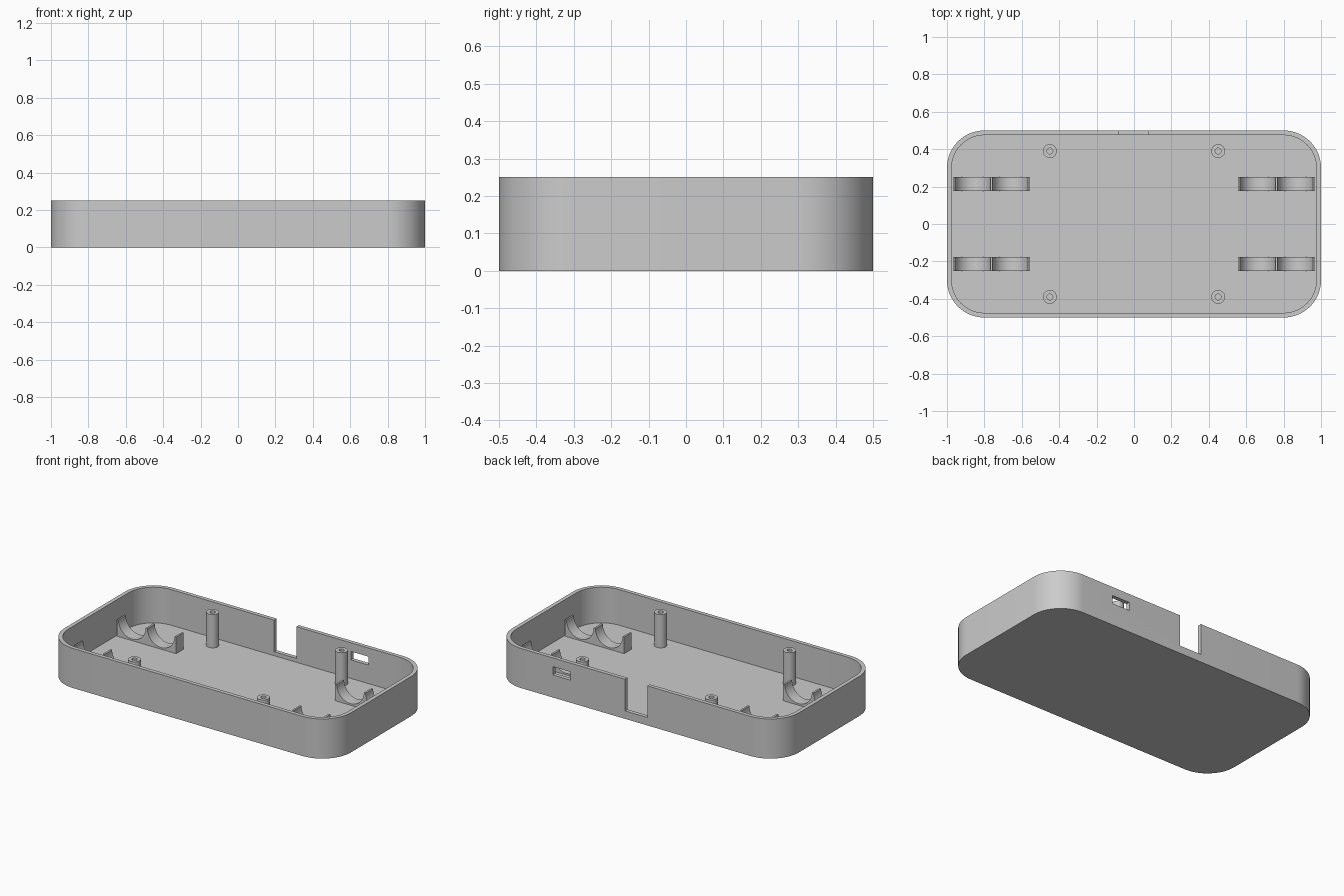
import bpy, bmesh, math

cube = bpy.data.objects.get("Cube")
if cube:
    bpy.data.objects.remove(cube, do_unlink=True)

WALL, FLOOR, HEIGHT = 0.025, 0.025, 0.25

grey = bpy.data.materials.new("plain grey")
grey.use_nodes = True
colour = (0.6, 0.6, 0.6, 1)
grey.diffuse_color = colour
grey.node_tree.nodes["Principled BSDF"].inputs["Base Color"].default_value = colour


def finish(name, bm):
    bmesh.ops.recalc_face_normals(bm, faces=bm.faces)
    mesh = bpy.data.meshes.new(name)
    bm.to_mesh(mesh)
    bm.free()
    mesh.materials.append(grey)
    obj = bpy.data.objects.new(name, mesh)
    bpy.context.collection.objects.link(obj)
    return obj


def smooth(obj):
    bpy.ops.object.select_all(action='DESELECT')
    obj.select_set(True)
    bpy.context.view_layer.objects.active = obj
    bpy.ops.object.shade_smooth_by_angle(angle=math.radians(30))


def skin(name, loops):
    """Bridge successive point loops and cap both ends."""
    bm = bmesh.new()
    rings = [[bm.verts.new(p) for p in loop] for loop in loops]
    n = len(rings[0])
    for a, b in zip(rings, rings[1:]):
        for i in range(n):
            j = (i + 1) % n
            bm.faces.new((a[i], a[j], b[j], b[i]))
    bm.faces.new(rings[0])
    bm.faces.new(rings[-1])
    return finish(name, bm)


def rounded_loop(inset, z, radius=0.2, steps=16):
    points = []
    for k, (sx, sy) in enumerate([(1, 1), (-1, 1), (-1, -1), (1, -1)]):
        for i in range(steps + 1):
            a = math.pi / 2 * (k + i / steps)
            r = radius - inset
            points.append((sx * (1 - radius) + r * math.cos(a),
                           sy * (0.5 - radius) + r * math.sin(a), z))
    return points


def circle(x, y, z, r, n=32):
    return [(x + r * math.cos(2 * math.pi * i / n),
             y + r * math.sin(2 * math.pi * i / n), z) for i in range(n)]


def cut_box(target, name, low, high):
    bm = bmesh.new()
    bmesh.ops.create_cube(bm, size=1)
    for v in bm.verts:
        v.co = [(a + b) / 2 + c * (b - a) for a, b, c in zip(low, high, v.co)]
    cutter = finish(name, bm)
    cutter.hide_render = True
    cutter.hide_viewport = True
    cutter.display_type = 'WIRE'
    mod = target.modifiers.new(name, 'BOOLEAN')
    mod.operation = 'DIFFERENCE'
    mod.solver = 'EXACT'
    mod.object = cutter
    return cutter


# Open tray with rounded corners
tray = skin("tray", [rounded_loop(0, 0), rounded_loop(0, HEIGHT),
                     rounded_loop(WALL, HEIGHT), rounded_loop(WALL, FLOOR)])

# Rear cable notch and port window
cutters = [cut_box(tray, "notch_cutter", (-0.08, 0.45, 0.05), (0.075, 0.55, 0.3)),
           cut_box(tray, "port_cutter", (0.455, 0.45, 0.142), (0.58, 0.55, 0.195))]
bpy.context.view_layer.update()
cut_mesh = bpy.data.meshes.new_from_object(
    tray.evaluated_get(bpy.context.evaluated_depsgraph_get()))
tray.modifiers.clear()
tray.data = cut_mesh
for cutter in cutters:
    bpy.data.objects.remove(cutter, do_unlink=True)
smooth(tray)

# Hollow screw posts
for side, sx in (("left", 1), ("right", -1)):
    for end, sy in (("front", -1), ("back", 1)):
        x, y = sx * 0.45, sy * 0.39
        post = skin(f"{end}_{side}_screw_post",
                    [circle(x, y, FLOOR - 0.005, 0.037), circle(x, y, 0.235, 0.037),
                     circle(x, y, 0.235, 0.016), circle(x, y, 0.06, 0.016)])
        smooth(post)

# Twin-cup cradles: an upright plate with two round scoops
RADIUS, TOP = 0.095, 0.13
profile = [(0.555, FLOOR - 0.005), (0.555, TOP)]
for cx in (0.661, 0.863):
    for i in range(25):
        a = math.pi * (1 + i / 24)
        profile.append((cx + RADIUS * math.cos(a), TOP + RADIUS * math.sin(a)))
profile += [(0.968, TOP), (0.968, FLOOR - 0.005)]

for side, sx in (("left", 1), ("right", -1)):
    for end, sy in (("front", -1), ("back", 1)):
        cradle = skin(f"{end}_{side}_cradle",
                      [[(sx * x, sy * 0.213 + dy, z) for x, z in profile]
                       for dy in (-0.037, 0.037)])
        smooth(cradle)
